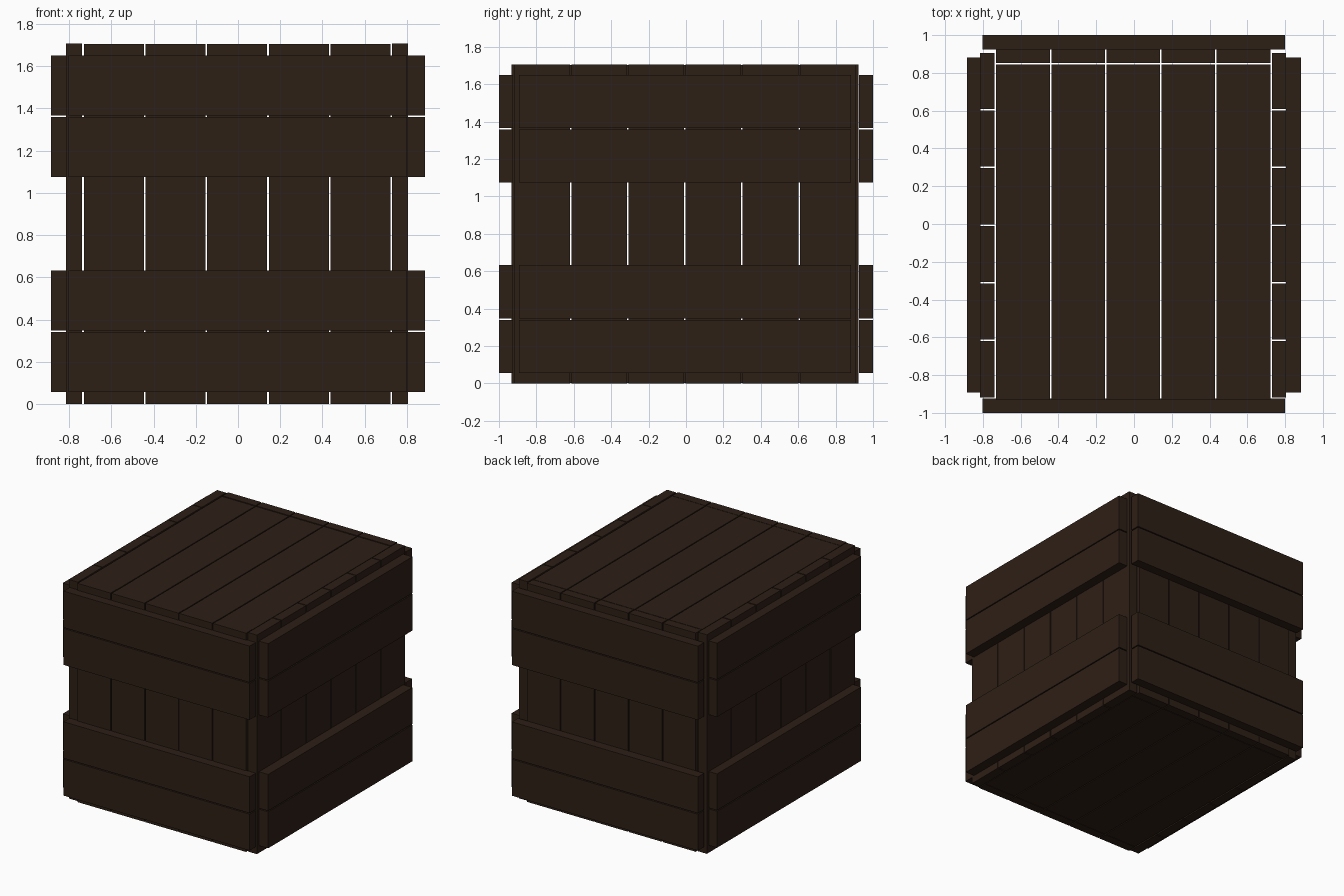
import bpy

if "Cube" in bpy.data.objects:
    bpy.data.objects.remove(bpy.data.objects["Cube"])

# Dark brown wood
wood = bpy.data.materials.new("dark_wood")
wood.diffuse_color = (0.027, 0.014, 0.008, 1)
wood.use_nodes = True
wood.node_tree.nodes["Principled BSDF"].inputs["Base Color"].default_value = wood.diffuse_color

GAP = 0.008
BOX_FACES = [(0, 3, 2, 1), (4, 5, 6, 7), (0, 1, 5, 4),
             (1, 2, 6, 5), (2, 3, 7, 6), (3, 0, 4, 7)]


def board(name, x, y, z):
    """Box plank given by its (min, max) range on each axis."""
    verts = [(a, b, c) for c in z for a, b in
             ((x[0], y[0]), (x[1], y[0]), (x[1], y[1]), (x[0], y[1]))]
    mesh = bpy.data.meshes.new(name)
    mesh.from_pydata(verts, [], BOX_FACES)
    mesh.materials.append(wood)
    obj = bpy.data.objects.new(name, mesh)
    bpy.context.collection.objects.link(obj)
    return obj


def split(lo, hi, count):
    """Divide a range into equal planks separated by narrow gaps."""
    w = (hi - lo - GAP * (count - 1)) / count
    return [(lo + i * (w + GAP), lo + i * (w + GAP) + w) for i in range(count)]


# Lengthwise planks: front, back, lid and floor share the same gaps
for i, xr in enumerate(split(-0.73, 0.722, 5), 1):
    board(f"front_plank_{i}", xr, (-0.932, -0.86), (0, 1.704))
    board(f"back_plank_{i}", xr, (0.853, 0.923), (0, 1.704))
    board(f"lid_plank_{i}", xr, (-0.86, 0.845), (1.632, 1.702))
    board(f"floor_plank_{i}", xr, (-0.86, 0.845), (0.003, 0.073))

# Upright planks of the two sides
for i, yr in enumerate(split(-0.918, 0.906, 6), 1):
    board(f"left_plank_{i}", (-0.814, -0.738), yr, (0, 1.706))
    board(f"right_plank_{i}", (0.73, 0.806), yr, (0, 1.706))

# Outer horizontal boards, two pairs on every side
rows = split(0.057, 0.632, 2) + split(1.075, 1.65, 2)
for i, zr in enumerate(rows, 1):
    board(f"front_rail_{i}", (-0.803, 0.8), (-1.0, -0.925), zr)
    board(f"back_rail_{i}", (-0.803, 0.8), (0.925, 1.0), zr)
    board(f"left_rail_{i}", (-0.885, -0.813), (-0.893, 0.882), zr)
    board(f"right_rail_{i}", (0.805, 0.885), (-0.893, 0.882), zr)
